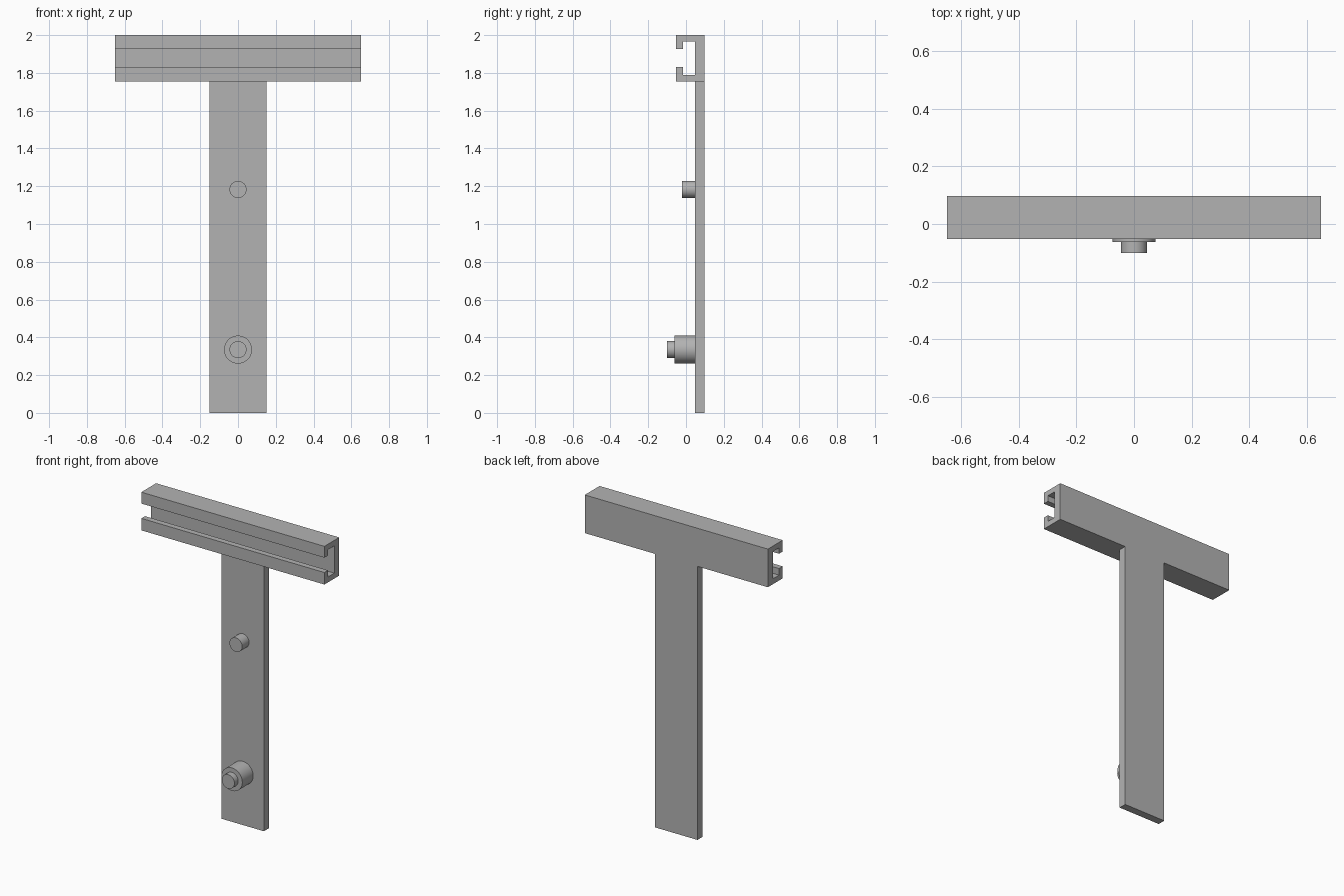
import bpy
import bmesh
import math
from mathutils import Matrix, Vector

cube = bpy.data.objects.get("Cube")
if cube:
    bpy.data.objects.remove(cube, do_unlink=True)

grey = bpy.data.materials.new("plain grey")
grey.use_nodes = True
colour = (0.45, 0.45, 0.45, 1)
grey.diffuse_color = colour
grey.node_tree.nodes["Principled BSDF"].inputs["Base Color"].default_value = colour

BACK, PLATE_FRONT, RAIL_FRONT = 0.098, 0.048, -0.052
RAIL_BOTTOM, TOP = 1.755, 2.0


def finish(name, bm):
    bmesh.ops.recalc_face_normals(bm, faces=bm.faces)
    mesh = bpy.data.meshes.new(name)
    bm.to_mesh(mesh)
    bm.free()
    mesh.materials.append(grey)
    obj = bpy.data.objects.new(name, mesh)
    bpy.context.collection.objects.link(obj)
    return obj


def extrude_along_x(name, profile, half_width):
    """Extrude a (y, z) outline symmetrically across x."""
    bm = bmesh.new()
    face = bm.faces.new([bm.verts.new((-half_width, y, z)) for y, z in profile])
    result = bmesh.ops.extrude_face_region(bm, geom=[face], use_keep_orig=True)
    verts = [v for v in result["geom"] if isinstance(v, bmesh.types.BMVert)]
    bmesh.ops.translate(bm, verts=verts, vec=Vector((2 * half_width, 0, 0)))
    return finish(name, bm)


def pin(name, radius, front, back, z):
    """Round pin pointing forward."""
    bm = bmesh.new()
    place = Matrix.Translation((0, (front + back) / 2, z)) @ Matrix.Rotation(math.pi / 2, 4, "X")
    bmesh.ops.create_cone(bm, cap_ends=True, segments=48, radius1=radius,
                          radius2=radius, depth=back - front, matrix=place)
    obj = finish(name, bm)
    for face in obj.data.polygons:
        face.use_smooth = len(face.vertices) == 4
    for edge in obj.data.edges:
        a, b = (obj.data.vertices[i].co for i in edge.vertices)
        edge.use_edge_sharp = abs(a.y - b.y) < 0.001
    return obj


# Slotted C-shaped crossbar, open to the front
LIP_BACK = -0.015
extrude_along_x("slotted_crossbar", [
    (BACK, RAIL_BOTTOM), (BACK, TOP), (RAIL_FRONT, TOP),
    (RAIL_FRONT, 1.927), (LIP_BACK, 1.927), (LIP_BACK, 1.965),
    (PLATE_FRONT, 1.965), (PLATE_FRONT, 1.79), (LIP_BACK, 1.79),
    (LIP_BACK, 1.832), (RAIL_FRONT, 1.832), (RAIL_FRONT, RAIL_BOTTOM),
], 0.65)

# Flat upright plate
extrude_along_x("upright_plate", [
    (PLATE_FRONT, 0), (BACK, 0), (BACK, RAIL_BOTTOM), (PLATE_FRONT, RAIL_BOTTOM),
], 0.15)

# Pins on the front of the plate
pin("upper_pin", 0.045, -0.022, PLATE_FRONT, 1.183)
pin("lower_boss", 0.074, -0.062, PLATE_FRONT, 0.335)
pin("lower_pin_tip", 0.045, -0.1, -0.062, 0.335)
